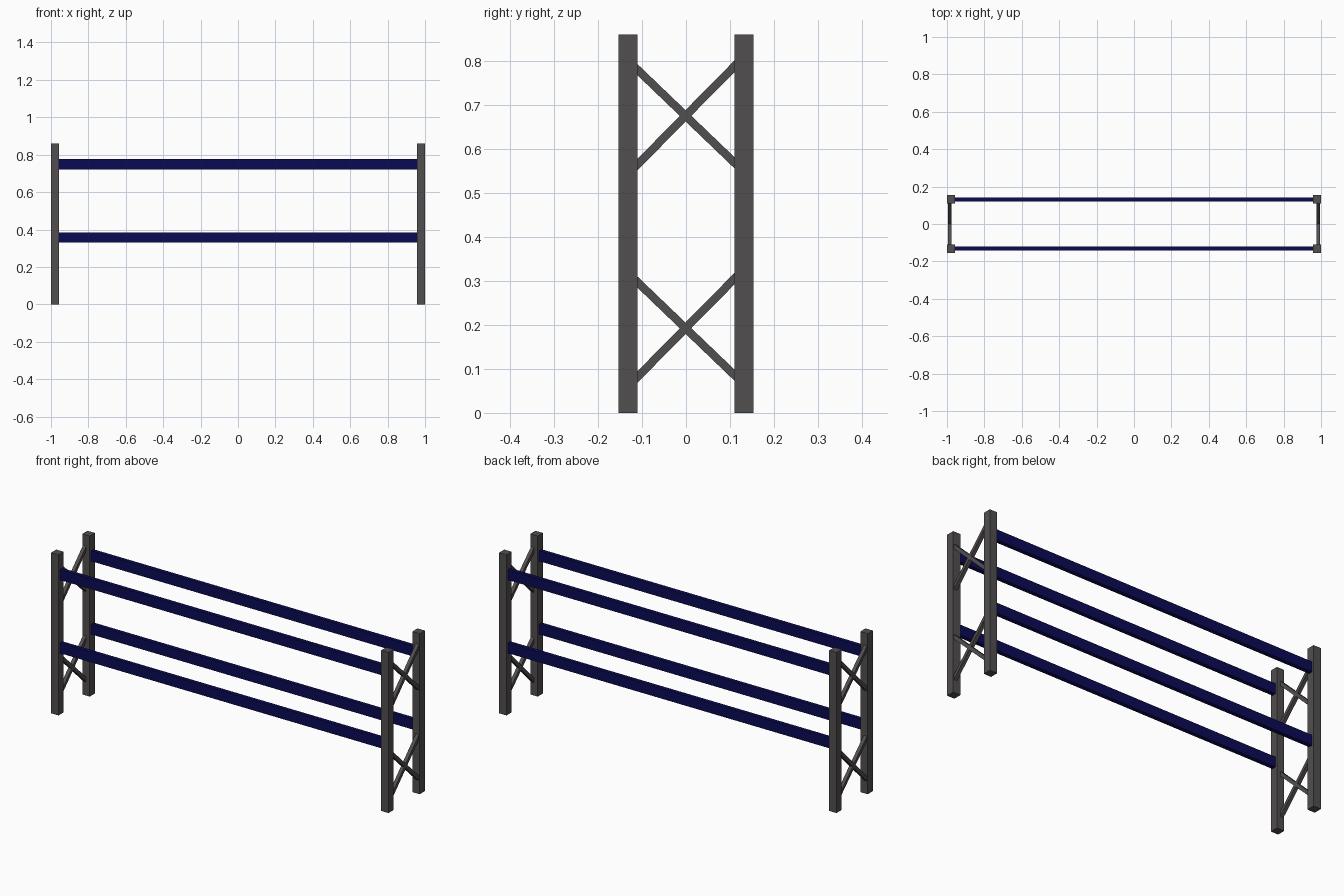
import bpy
from mathutils import Vector, Matrix

if "Cube" in bpy.data.objects:
    bpy.data.objects.remove(bpy.data.objects["Cube"])


def material(name, rgb):
    m = bpy.data.materials.new(name)
    m.diffuse_color = (*rgb, 1)
    m.use_nodes = True
    m.node_tree.nodes["Principled BSDF"].inputs["Base Color"].default_value = m.diffuse_color
    return m


GREY = material("dark_grey_steel", (0.085, 0.077, 0.079))
BLUE = material("navy_blue_steel", (0.003, 0.003, 0.09))


def box(name, centre, size, mat, rot_x=0.0):
    """Box with given centre and full size, tilted about x."""
    bpy.ops.mesh.primitive_cube_add(size=1)
    ob = bpy.context.object
    ob.name = ob.data.name = name
    ob.data.transform(Matrix.Diagonal((*size, 1)))
    ob.location = centre
    ob.rotation_euler.x = rot_x
    ob.data.materials.append(mat)
    return ob


def brace(name, x, a, b):
    """Diagonal bar between two (y, z) points, run on into the posts."""
    d = Vector((b[0] - a[0], b[1] - a[1]))
    centre = (x, (a[0] + b[0]) / 2, (a[1] + b[1]) / 2)
    angle = Vector((1, 0)).angle_signed(d) * -1
    box(name, centre, (0.019, d.length + 0.03, 0.0185), GREY, angle)


POST, HEIGHT = 0.044, 0.86
POST_X, POST_Y = 1 - POST / 2, 0.132

for sx, side in ((-1, "left"), (1, "right")):
    # Corner uprights
    for sy, end in ((-1, "front"), (1, "back")):
        box(f"{end}_{side}_upright", (sx * POST_X, sy * POST_Y, HEIGHT / 2),
            (POST, POST, HEIGHT), GREY)
    # Crossed side braces
    for z, level in ((0.0, "lower"), (0.483, "upper")):
        x = sx * 0.986
        brace(f"{level}_{side}_rising_brace", x, (-0.11, 0.082 + z), (0.11, 0.305 + z))
        brace(f"{level}_{side}_falling_brace", x, (-0.11, 0.297 + z), (0.11, 0.086 + z))

# Long shelf beams
for sy, end in ((-1, "front"), (1, "back")):
    for z, level in ((0.357, "lower"), (0.749, "upper")):
        box(f"{level}_{end}_beam", (0, sy * POST_Y, z),
            (2 * (1 - POST), 0.022, 0.055), BLUE)
